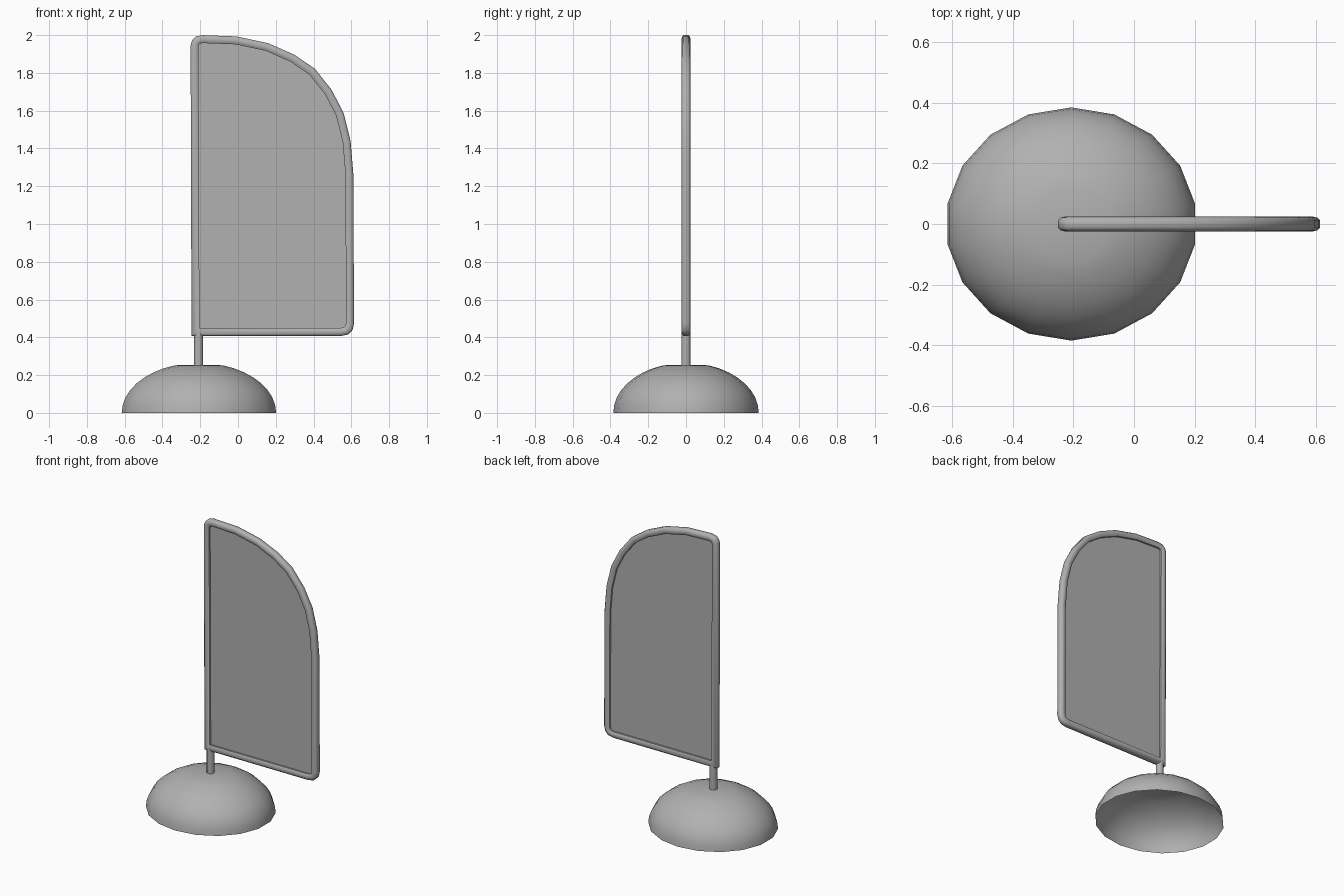
import bpy, math
from mathutils import Vector

if "Cube" in bpy.data.objects:
    bpy.data.objects.remove(bpy.data.objects["Cube"])

grey = bpy.data.materials.new("mid_grey")
grey.diffuse_color = (0.44, 0.44, 0.44, 1)
grey.use_nodes = True
grey.node_tree.nodes["Principled BSDF"].inputs["Base Color"].default_value = grey.diffuse_color


def finish(ob, angle=None):
    ob.data.materials.append(grey)
    bpy.ops.object.select_all(action='DESELECT')
    ob.select_set(True)
    bpy.context.view_layer.objects.active = ob
    if angle:
        bpy.ops.object.shade_smooth_by_angle(angle=math.radians(angle))


def make(name, verts, faces, angle=None):
    me = bpy.data.meshes.new(name)
    me.from_pydata(verts, [], faces)
    me.update()
    ob = bpy.data.objects.new(name, me)
    bpy.context.collection.objects.link(ob)
    finish(ob, angle)
    return ob


# Weighted base: hollow 18-sided dome, open underneath, flattened on top
CX, N, R = -0.207, 18, 8
verts, faces = [], []
for k in range(R + 1):
    e = math.radians(72 * k / R)
    for i in range(N):
        a = math.radians(10 + 20 * i)
        verts.append((CX + 0.415 * math.cos(e) * math.cos(a),
                      0.385 * math.cos(e) * math.sin(a), 0.265 * math.sin(e)))
for k in range(R):
    for i in range(N):
        j = (i + 1) % N
        faces.append((k*N + i, k*N + j, (k+1)*N + j, (k+1)*N + i))
verts.append((CX, 0, 0.254))
faces += [(R*N + i, R*N + (i + 1) % N, (R + 1)*N) for i in range(N)]
make("dome_base", verts, faces, 60)

# Short pole between base and frame
bpy.ops.mesh.primitive_cylinder_add(vertices=12, radius=0.024, depth=0.18,
                                    location=(-0.209, 0, 0.335))
bpy.context.object.name = "pole"
finish(bpy.context.object, 40)

# Outer outline of the banner (x, z), clockwise from the bottom left corner
outline = [Vector(p) for p in [
    (-0.246, 0.407), (-0.251, 1.945), (-0.243, 1.973), (-0.225, 1.992), (-0.19, 2.0),
    (-0.008, 1.993), (0.16, 1.957), (0.297, 1.897), (0.407, 1.822),
    (0.496, 1.71), (0.559, 1.588), (0.596, 1.439), (0.611, 1.26),
    (0.614, 0.474), (0.607, 0.440), (0.584, 0.415), (0.545, 0.407)]]


def inset(pts, d):
    out = []
    for i, p in enumerate(pts):
        a = (p - pts[i - 1]).normalized()
        b = (pts[(i + 1) % len(pts)] - p).normalized()
        na, nb = Vector((a.y, -a.x)), Vector((b.y, -b.x))
        out.append(p + (na + nb) * d / (1 + na.dot(nb)))
    return out


# Frame: rounded profile with a flat inner wall, swept along the outline
half = [(0.0, 0.013), (0.009, 0.021), (0.021, 0.024), (0.033, 0.022), (0.042, 0.016)]
profile = half + [(d, -y) for d, y in reversed(half)]
M, P = len(outline), len(profile)
verts = [(q.x, y, q.y) for d, y in profile for q in inset(outline, d)]
faces = [(k*M + i, k*M + (i + 1) % M,
          ((k + 1) % P)*M + (i + 1) % M, ((k + 1) % P)*M + i)
         for k in range(P) for i in range(M)]
make("banner_frame", verts, faces, 50)

# Thin panel recessed inside the frame
edge = inset(outline, 0.038)
verts = [(q.x, y, q.y) for y in (-0.004, 0.004) for q in edge]
faces = [tuple(reversed(range(M))), tuple(range(M, 2*M))]
faces += [(i, (i + 1) % M, M + (i + 1) % M, M + i) for i in range(M)]
make("banner_panel", verts, faces)

# Consistent outward normals on the banner parts
for name in ("banner_frame", "banner_panel"):
    ob = bpy.data.objects[name]
    bpy.context.view_layer.objects.active = ob
    bpy.ops.object.mode_set(mode='EDIT')
    bpy.ops.mesh.select_all(action='SELECT')
    bpy.ops.mesh.normals_make_consistent(inside=False)
    bpy.ops.object.mode_set(mode='OBJECT')
